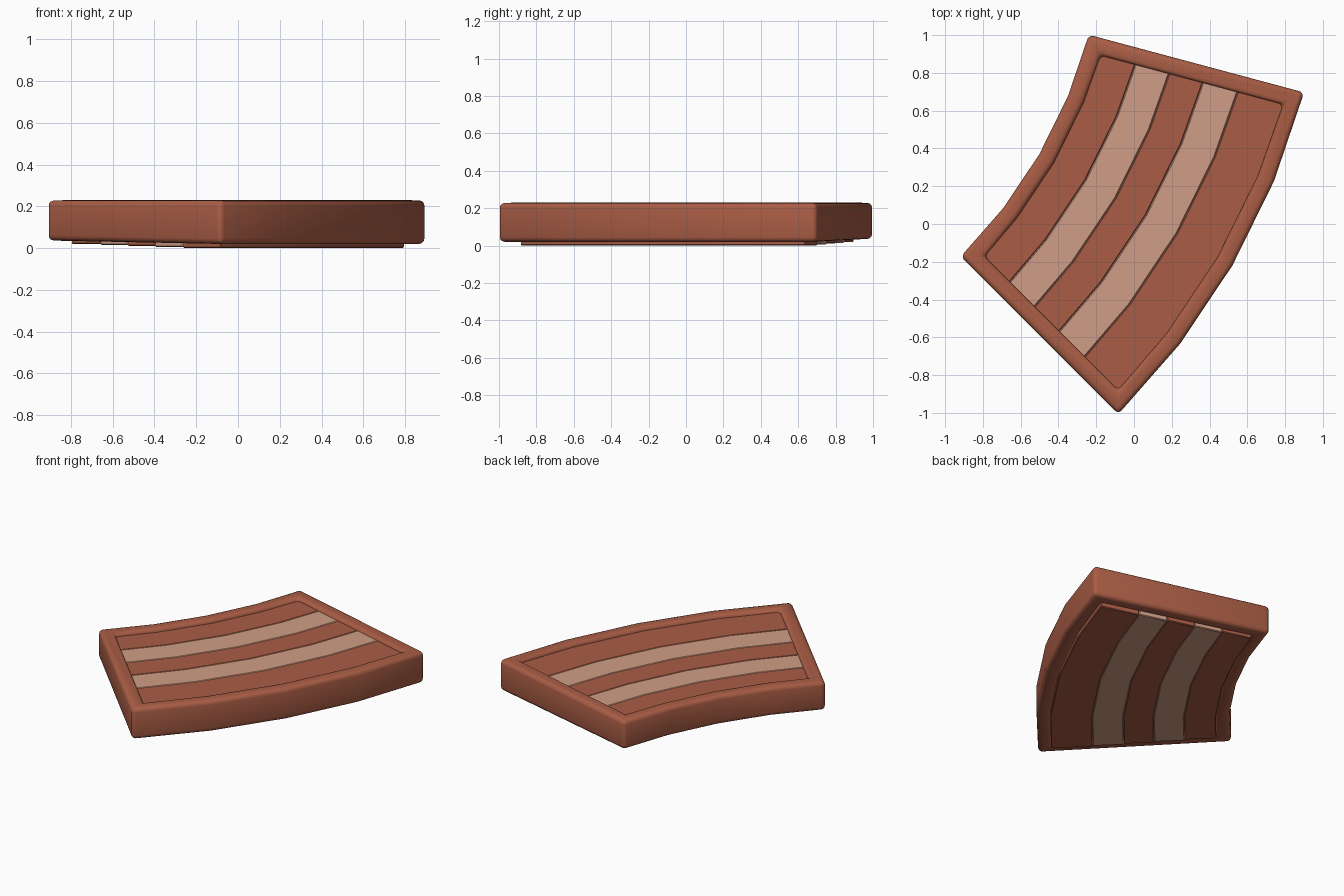
import bpy, bmesh, math

if "Cube" in bpy.data.objects:
    bpy.data.objects.remove(bpy.data.objects["Cube"])

CX, CY = -2.77, 1.68          # centre of the arc
R0, R1 = 2.62, 3.80           # inner and outer radius
MARGIN = 0.09                 # frame width


def material(name, rgb):
    m = bpy.data.materials.new(name)
    m.diffuse_color = (*rgb, 1)
    m.use_nodes = True
    m.node_tree.nodes["Principled BSDF"].inputs["Base Color"].default_value = m.diffuse_color
    return m


BROWN = material("clay brown", (0.40, 0.11, 0.06))
TAN = material("light tan", (0.63, 0.34, 0.24))


def loop(bm, r0, r1, inset, z0, z1):
    """Vertices round an arc sector in four segments; z runs from z0 at r0 to z1 at r1."""
    verts = []
    for r, z, order in ((r0, z0, range(5)), (r1, z1, range(4, -1, -1))):
        for i in order:
            a = math.radians(-15 - 7.5 * i)
            if i == 0:
                a -= math.asin(inset / r)
            if i == 4:
                a += math.asin(inset / r)
            verts.append(bm.verts.new((CX + r * math.cos(a), CY + r * math.sin(a), z)))
    return verts


def bridge(bm, a, b):
    n = len(a)
    for i in range(n):
        j = (i + 1) % n
        bm.faces.new((a[i], a[j], b[j], b[i]))


def cap(bm, v):
    for i in range(4):
        bm.faces.new((v[i], v[i + 1], v[8 - i], v[9 - i]))


def finish(bm, name, mat, width, segments):
    bmesh.ops.recalc_face_normals(bm, faces=bm.faces)
    me = bpy.data.meshes.new(name)
    bm.to_mesh(me)
    bm.free()
    me.materials.append(mat)
    ob = bpy.data.objects.new(name, me)
    bpy.context.collection.objects.link(ob)
    bev = ob.modifiers.new("Bevel", "BEVEL")
    bev.width, bev.segments = width, segments
    bev.limit_method, bev.angle_limit = "ANGLE", math.radians(30)
    bpy.ops.object.select_all(action="DESELECT")
    ob.select_set(True)
    bpy.context.view_layer.objects.active = ob
    bpy.ops.object.modifier_apply(modifier="Bevel")
    bpy.ops.object.shade_smooth_by_angle(angle=math.radians(35))


# Rounded frame, a closed ring round the sector
bm = bmesh.new()
ri, ro = R0 + MARGIN, R1 - MARGIN
outer_low = loop(bm, R0, R1, 0, 0.036, 0.02)
outer_top = loop(bm, R0, R1, 0, 0.228, 0.228)
inner_top = loop(bm, ri, ro, MARGIN, 0.23, 0.23)
inner_low = loop(bm, ri, ro, MARGIN, 0.036, 0.02)
rings = [outer_low, outer_top, inner_top, inner_low]
for k in range(4):
    bridge(bm, rings[k], rings[(k + 1) % 4])
finish(bm, "frame", BROWN, 0.026, 3)

# Five curved slats filling the frame, alternating in colour
edges = [ri - 0.005, 2.90, 3.085, 3.27, 3.46, ro + 0.005]
for k in range(5):
    bm = bmesh.new()
    low_z = 0.02 - 0.005 * k
    low = loop(bm, edges[k], edges[k + 1], MARGIN - 0.005, low_z, low_z)
    top = loop(bm, edges[k], edges[k + 1], MARGIN - 0.005, 0.205, 0.205)
    bridge(bm, low, top)
    cap(bm, low)
    cap(bm, top)
    finish(bm, f"slat_{k + 1}", TAN if k % 2 else BROWN, 0.005, 1)
